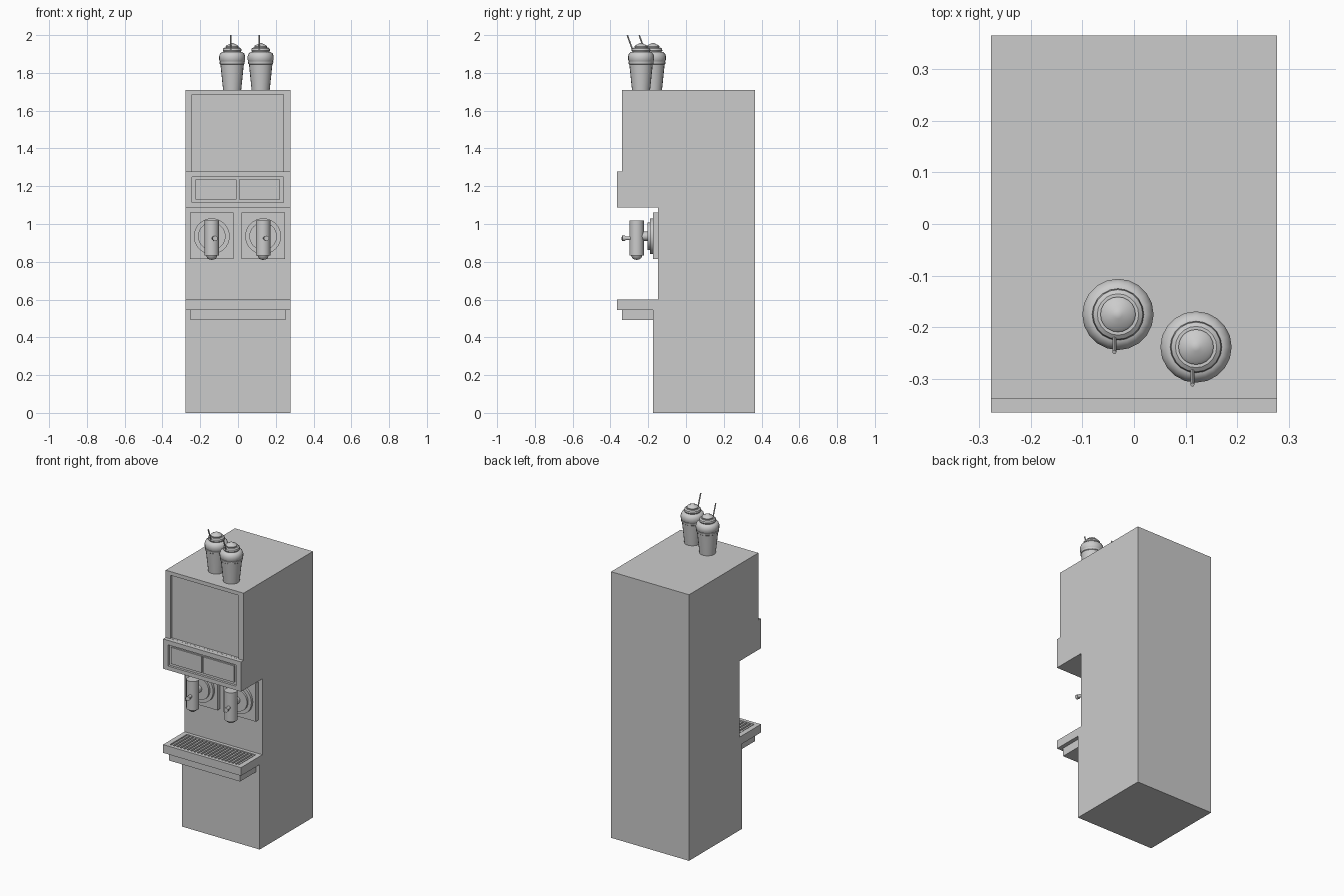
import bpy
import bmesh
from math import pi, radians
from mathutils import Matrix, Vector

default = bpy.data.objects.get("Cube")
if default:
    bpy.data.objects.remove(default, do_unlink=True)

grey = bpy.data.materials.new("light grey")
grey.use_nodes = True
grey.diffuse_color = (0.6, 0.6, 0.6, 1)
grey.node_tree.nodes["Principled BSDF"].inputs["Base Color"].default_value = grey.diffuse_color


def finish(name, bm, smooth=False):
    bmesh.ops.recalc_face_normals(bm, faces=bm.faces)
    mesh = bpy.data.meshes.new(name)
    bm.to_mesh(mesh)
    bm.free()
    mesh.materials.append(grey)
    obj = bpy.data.objects.new(name, mesh)
    bpy.context.collection.objects.link(obj)
    if smooth:
        bpy.ops.object.select_all(action="DESELECT")
        obj.select_set(True)
        bpy.context.view_layer.objects.active = obj
        bpy.ops.object.shade_smooth_by_angle(angle=radians(32))
    return obj


def add_box(bm, x, y, z):
    lo, hi = Vector((x[0], y[0], z[0])), Vector((x[1], y[1], z[1]))
    size = hi - lo
    mat = Matrix.Translation((lo + hi) / 2) @ Matrix.Diagonal((*size, 1))
    bmesh.ops.create_cube(bm, size=1, matrix=mat)


def box(name, x, y, z):
    bm = bmesh.new()
    add_box(bm, x, y, z)
    return finish(name, bm)


def rod(name, start, end, radius, sides=24):
    start, end = Vector(start), Vector(end)
    axis = end - start
    mat = Matrix.Translation((start + end) / 2) @ axis.to_track_quat("Z", "Y").to_matrix().to_4x4()
    bm = bmesh.new()
    bmesh.ops.create_cone(bm, cap_ends=True, segments=sides, radius1=radius,
                          radius2=radius, depth=axis.length, matrix=mat)
    return finish(name, bm, True)


def lathe(name, profile, place, sides=20):
    """Spin (radius, height) points around z."""
    bm = bmesh.new()
    verts = [bm.verts.new((r, 0, z)) for r, z in profile]
    edges = [bm.edges.new(pair) for pair in zip(verts, verts[1:])]
    bmesh.ops.spin(bm, geom=verts + edges, axis=(0, 0, 1), cent=(0, 0, 0),
                   angle=2 * pi, steps=sides)
    bmesh.ops.remove_doubles(bm, verts=bm.verts, dist=0.0002)
    bmesh.ops.translate(bm, verts=bm.verts, vec=place)
    return finish(name, bm, True)


def carve(target, x, y, z):
    cutter = box("cutter", x, y, z)
    cutter.hide_render = True
    mod = target.modifiers.new("carve", "BOOLEAN")
    mod.operation, mod.solver, mod.object = "DIFFERENCE", "EXACT", cutter
    bpy.context.view_layer.objects.active = target
    bpy.ops.object.modifier_apply(modifier=mod.name)
    bpy.data.objects.remove(cutter, do_unlink=True)


# Cabinet: side profile extruded across the width
W = 0.277
outline = [(0.365, 0), (0.365, 1.71), (-0.339, 1.71), (-0.339, 1.278),
           (-0.365, 1.278), (-0.365, 1.087), (-0.148, 1.087), (-0.148, 0.599),
           (-0.365, 0.599), (-0.365, 0.546), (-0.175, 0.546), (-0.175, 0)]
bm = bmesh.new()
face = bm.faces.new([bm.verts.new((-W, y, z)) for y, z in outline])
side = bmesh.ops.extrude_face_region(bm, geom=[face])["geom"]
bmesh.ops.translate(bm, vec=(2 * W, 0, 0),
                    verts=[v for v in side if isinstance(v, bmesh.types.BMVert)])
cabinet = finish("cabinet", bm)

# Recesses: sign panel, control console, drip tray well
carve(cabinet, (-0.243, 0.241), (-0.4, -0.324), (1.2785, 1.686))
carve(cabinet, (-0.243, 0.241), (-0.4, -0.350), (1.113, 1.249))
carve(cabinet, (-0.245, 0.245), (-0.342, -0.17), (0.572, 0.65))

# Raised panels in the console
box("left_console_panel", (0.005, 0.222), (-0.360, -0.349), (1.13, 1.236))
box("right_console_panel", (-0.225, -0.008), (-0.360, -0.349), (1.13, 1.236))

# Drip tray
box("tray_underside", (-0.252, 0.252), (-0.339, -0.17), (0.493, 0.547))
bm = bmesh.new()
bars = 20
for i in range(bars):
    x = -0.233 + 0.466 * i / (bars - 1)
    add_box(bm, (x - 0.006, x + 0.006), (-0.343, -0.169), (0.582, 0.596))
finish("tray_grille", bm)

# Dispensing valves
for label, x in (("right", -0.139), ("left", 0.133)):
    box(label + "_valve_plate", (x - 0.115, x + 0.115), (-0.175, -0.145), (0.814, 1.06))
    for part, r, back, front in (("outer_disc", 0.095, -0.172, -0.19),
                                 ("inner_disc", 0.073, -0.188, -0.203),
                                 ("stem", 0.024, -0.2, -0.24)):
        rod(f"{label}_valve_{part}", (x, back, 0.935), (x, front, 0.935), r, 32)
    lathe(label + "_valve_barrel",
          [(0, 1.018), (0.038, 1.018), (0.038, 0.832), (0.029, 0.832),
           (0.024, 0.82), (0.013, 0.812), (0, 0.81)], (x, -0.261, 0), 24)
    rod(label + "_valve_handle", (x + 0.006, -0.28, 0.924), (x + 0.016, -0.328, 0.924), 0.010, 12)
    rod(label + "_valve_knob", (x + 0.015, -0.323, 0.924), (x + 0.018, -0.338, 0.924), 0.014, 12)

# Whipped drinks with straws on top
cup_profile = [(0, 0), (0.048, 0), (0.062, 0.135), (0.066, 0.138),
               (0.067, 0.15), (0.064, 0.152), (0, 0.152)]
cream_profile = [(0, 0.15), (0.064, 0.15), (0.069, 0.16), (0.069, 0.178),
                 (0.064, 0.192), (0.054, 0.2), (0.046, 0.201), (0.05, 0.208),
                 (0.048, 0.218), (0.04, 0.224), (0.033, 0.224), (0.034, 0.231),
                 (0.028, 0.237), (0.018, 0.241), (0.008, 0.247), (0, 0.248)]
for label, x, y in (("right", -0.031, -0.175), ("left", 0.12, -0.238)):
    lathe(label + "_cup", cup_profile, (x, y, 1.71))
    lathe(label + "_cream", cream_profile, (x, y, 1.71))
    rod(label + "_straw", (x - 0.007, y - 0.035, 1.895), (x - 0.007, y - 0.073, 2.0), 0.004, 8)
